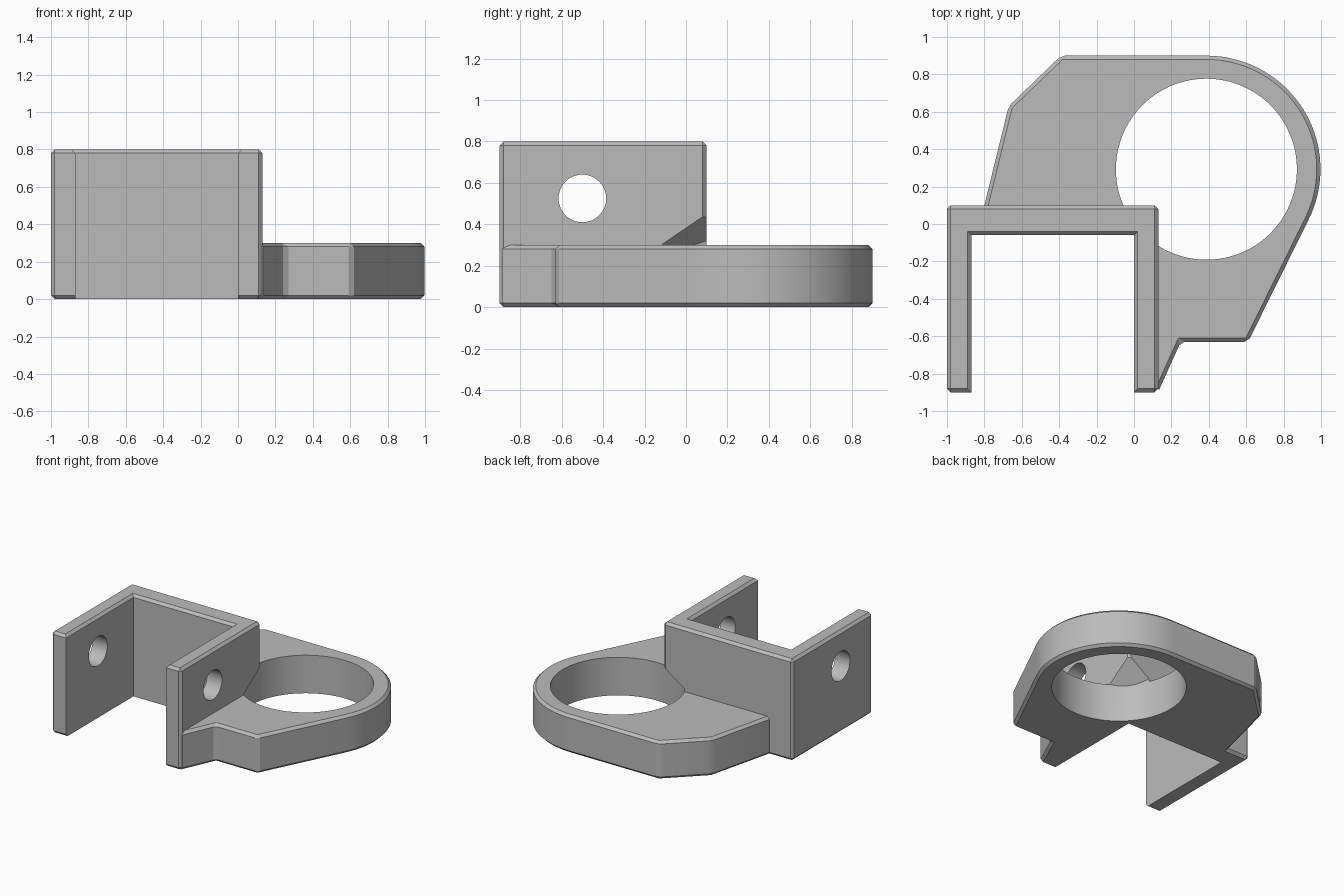
import bpy, bmesh, math
from mathutils import Vector

cube = bpy.data.objects.get("Cube")
if cube:
    bpy.data.objects.remove(cube, do_unlink=True)

grey = bpy.data.materials.new("plain_grey")
grey.use_nodes = True
grey.diffuse_color = (0.5, 0.5, 0.5, 1)
grey.node_tree.nodes["Principled BSDF"].inputs["Base Color"].default_value = (0.5, 0.5, 0.5, 1)

CHAMFER = 0.02
HOLE = Vector((0.387, 0.293, 0))


def make_object(name, bm):
    bmesh.ops.recalc_face_normals(bm, faces=bm.faces)
    mesh = bpy.data.meshes.new(name)
    bm.to_mesh(mesh)
    bm.free()
    mesh.materials.append(grey)
    obj = bpy.data.objects.new(name, mesh)
    bpy.context.collection.objects.link(obj)
    return obj


def extruded(name, outline, height, chamfered):
    """Raise an outline from the ground and chamfer the edges picked by the rule."""
    bm = bmesh.new()
    base = bm.faces.new([bm.verts.new((x, y, 0)) for x, y in outline])
    top = bmesh.ops.extrude_face_region(bm, geom=[base])["geom"]
    for v in top:
        if isinstance(v, bmesh.types.BMVert):
            v.co.z = height
    bmesh.ops.recalc_face_normals(bm, faces=bm.faces)
    edges = [e for e in bm.edges if e.calc_face_angle(0) > 0.3 and chamfered(e)]
    bmesh.ops.bevel(bm, geom=edges, offset=CHAMFER, segments=1, affect='EDGES')
    return make_object(name, bm)


def combine(target, other, operation):
    bpy.context.view_layer.objects.active = target
    mod = target.modifiers.new(operation, 'BOOLEAN')
    mod.operation, mod.object, mod.solver = operation, other, 'EXACT'
    bpy.ops.object.modifier_apply(modifier=mod.name)
    bpy.data.objects.remove(other, do_unlink=True)


# U-shaped bracket: two arms and a back wall
bracket_outline = [(-1, -0.9), (-0.87, -0.9), (-0.87, -0.06), (0, -0.06),
                   (0, -0.9), (0.13, -0.9), (0.13, 0.1), (-1, 0.1)]


def bracket_edge(e):
    mid = (e.verts[0].co + e.verts[1].co) / 2
    inner = -0.88 < mid.x < 0.01 and mid.y < 0
    on_end = mid.y < -0.89
    return mid.z > 0.7 or not inner or (on_end and mid.z < 0.01)


body = extruded("clevis_bracket", bracket_outline, 0.8, bracket_edge)

# Plate with a rounded end, reaching a little way into the bracket
arc = [math.radians(90 - i * 116.6 / 36) for i in range(37)]
plate_outline = [(-0.817, 0.03), (-0.67, 0.63), (-0.39, 0.9)]
plate_outline += [(HOLE.x + 0.61 * math.cos(a), HOLE.y + 0.607 * math.sin(a)) for a in arc]
plate_outline += [(0.61, -0.63), (0.25, -0.63), (0.135, -0.885)]
outer = [Vector(p) for p in plate_outline]
plate_outline += [(0.06, -0.86), (0.06, 0.03)]


def plate_edge(e):
    on_rim = all(any((v.co.xy - p).length < 0.001 for p in outer) for v in e.verts)
    ends = [p for p in (outer[0], outer[-1])]
    upright = (e.verts[0].co.xy - e.verts[1].co.xy).length < 0.001
    at_end = any((e.verts[0].co.xy - p).length < 0.001 for p in ends)
    return on_rim and not (upright and at_end)


plate = extruded("ring_plate", plate_outline, 0.3, plate_edge)
combine(body, plate, 'UNION')

# Large hole, its cutter topped by a slope that undercuts the bracket corner
bm = bmesh.new()
bmesh.ops.create_cone(bm, cap_ends=True, segments=96, radius1=0.484, radius2=0.484, depth=2)
bmesh.ops.translate(bm, verts=bm.verts, vec=HOLE)
low, corner, side = Vector((0.13, -0.12, 0.3)), Vector((0.13, 0.1, 0.45)), Vector((-0.06, 0.1, 0.32))
normal = (corner - low).cross(side - low)
if normal.z < 0:
    normal.negate()
cut = bmesh.ops.bisect_plane(bm, geom=bm.verts[:] + bm.edges[:] + bm.faces[:],
                             plane_co=low, plane_no=normal, clear_outer=True)
rim = [g for g in cut["geom_cut"] if isinstance(g, bmesh.types.BMEdge)]
bmesh.ops.contextual_create(bm, geom=rim)
combine(body, make_object("ring_cutter", bm), 'DIFFERENCE')

# Pin hole through both arms
bm = bmesh.new()
bmesh.ops.create_cone(bm, cap_ends=True, segments=48, radius1=0.115, radius2=0.115, depth=3)
pin = make_object("pin_cutter", bm)
pin.data.transform(Vector((0, 0, 1)).rotation_difference(Vector((1, 0, 0))).to_matrix().to_4x4())
for v in pin.data.vertices:
    v.co += Vector((0, -0.5, 0.525))
combine(body, pin, 'DIFFERENCE')

# Smooth the round walls, keep the rest crisp
bpy.ops.object.select_all(action='DESELECT')
body.select_set(True)
bpy.context.view_layer.objects.active = body
bpy.ops.object.shade_smooth_by_angle(angle=math.radians(20))
